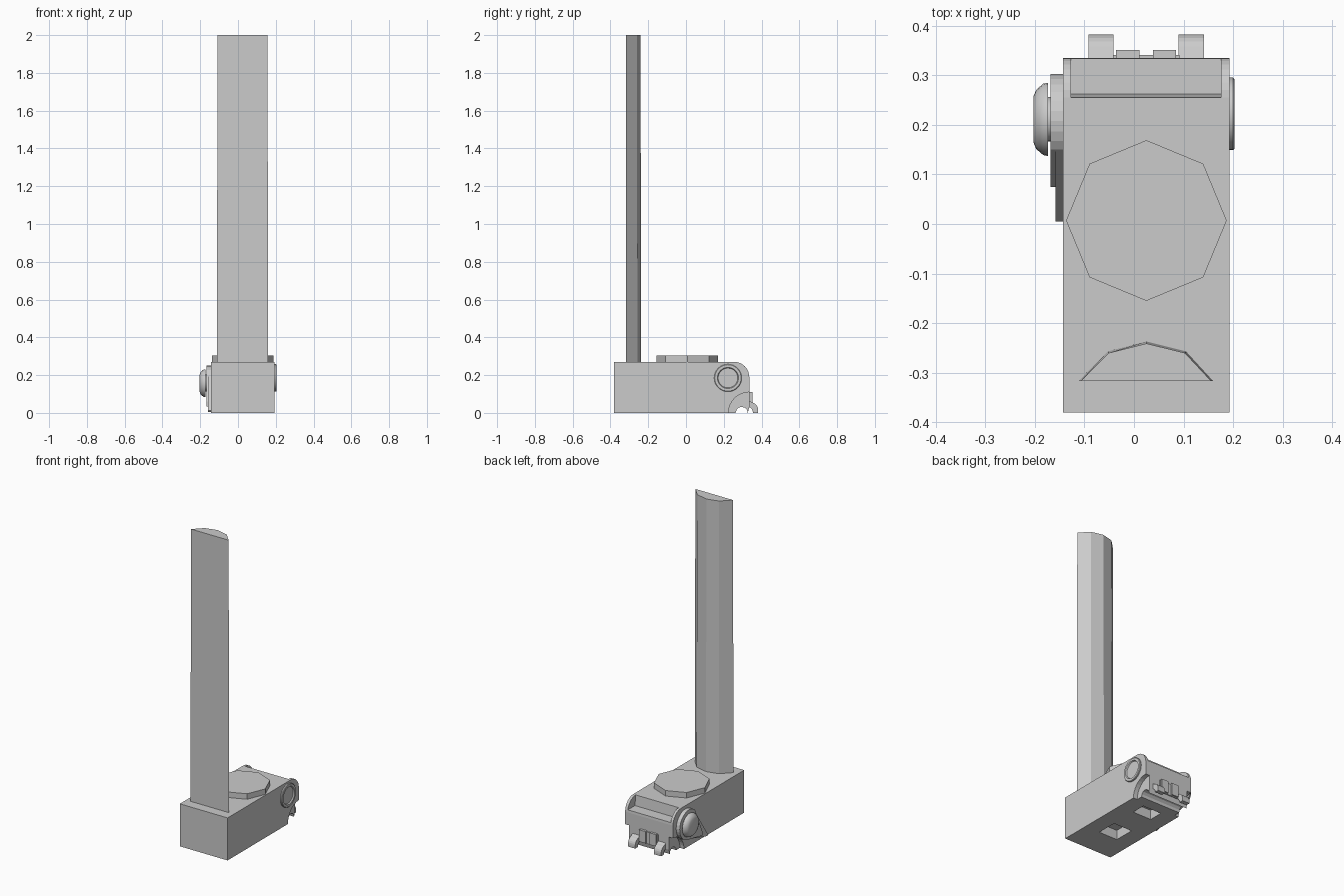
import bpy
import bmesh
import math
from mathutils import Matrix, Vector

if "Cube" in bpy.data.objects:
    bpy.data.objects.remove(bpy.data.objects["Cube"], do_unlink=True)

grey = bpy.data.materials.new("plain grey")
grey.use_nodes = True
grey.diffuse_color = (0.6, 0.6, 0.6, 1)
grey.node_tree.nodes["Principled BSDF"].inputs["Base Color"].default_value = (0.6, 0.6, 0.6, 1)


def finish(name, bm):
    bmesh.ops.recalc_face_normals(bm, faces=bm.faces)
    mesh = bpy.data.meshes.new(name)
    bm.to_mesh(mesh)
    bm.free()
    mesh.materials.append(grey)
    obj = bpy.data.objects.new(name, mesh)
    bpy.context.collection.objects.link(obj)
    return obj


def side_extrude(name, profile, x0, x1):
    """Extrude a (y, z) outline along x."""
    bm = bmesh.new()
    face = bm.faces.new([bm.verts.new((x0, y, z)) for y, z in profile])
    made = bmesh.ops.extrude_face_region(bm, geom=[face])["geom"]
    moved = [v for v in made if isinstance(v, bmesh.types.BMVert)]
    bmesh.ops.translate(bm, verts=moved, vec=(x1 - x0, 0, 0))
    return finish(name, bm)


def block(name, x0, x1, y0, y1, z0, z1):
    return side_extrude(name, [(y0, z0), (y1, z0), (y1, z1), (y0, z1)], x0, x1)


def arc(cy, cz, r, start, end, n):
    angles = [math.radians(start + (end - start) * i / n) for i in range(n + 1)]
    return [(cy + r * math.cos(a), cz + r * math.sin(a)) for a in angles]


def lathe_x(name, profile, cy, cz, steps):
    """Turn (x, radius) points about an axis parallel to x."""
    bm = bmesh.new()
    verts = [bm.verts.new((x, cy + r, cz)) for x, r in profile]
    edges = [bm.edges.new(pair) for pair in zip(verts, verts[1:])]
    bmesh.ops.spin(bm, geom=verts + edges, cent=(0, cy, cz), axis=(1, 0, 0),
                   angle=math.tau, steps=steps)
    bmesh.ops.remove_doubles(bm, verts=bm.verts, dist=0.0005)
    obj = finish(name, bm)
    bpy.context.view_layer.objects.active = obj
    obj.select_set(True)
    bpy.ops.object.shade_smooth_by_angle(angle=math.radians(30))
    obj.select_set(False)
    return obj


def cut(obj, cutter):
    mod = obj.modifiers.new("cut", "BOOLEAN")
    mod.operation = "DIFFERENCE"
    mod.solver = "EXACT"
    mod.object = cutter
    bpy.context.view_layer.objects.active = obj
    bpy.ops.object.modifier_apply(modifier=mod.name)
    bpy.data.objects.remove(cutter, do_unlink=True)


# Main body: rounded top rear edge and a concave lower rear corner
body_outline = ([(-0.38, 0), (0.225, 0)] + arc(0.335, 0, 0.11, 180, 90, 8)
                + arc(0.255, 0.19, 0.08, 0, 90, 8) + [(-0.38, 0.27)])
body = side_extrude("body", body_outline, -0.143, 0.193)
cut(body, side_extrude("recess_cutter", [(0.255, 0.3), (0.255, 0.27), (0.262, 0.205),
                                         (0.4, 0.205), (0.4, 0.3)], -0.127, 0.175))
cut(body, block("front_socket_cutter", -0.04, 0.09, -0.2, -0.07, -0.05, 0.06))
cut(body, block("rear_socket_cutter", -0.04, 0.09, 0.1, 0.19, -0.05, 0.06))

# Rear latch: arched filler block, two hooks and two small plates
side_extrude("latch_block", [(0.21, 0.0), (0.25, 0.0)] + arc(0.295, 0, 0.032, 180, 0, 6)
             + [(0.335, 0.03), (0.335, 0.12), (0.21, 0.12)], -0.115, 0.165)
hook = ([(0.33, 0.07)] + arc(0.34, 0.015, 0.042, 80, 0, 5)
        + [(0.382, 0), (0.362, 0)] + arc(0.32, 0, 0.035, 0, 90, 4))
for side, x in (("right", -0.092), ("left", 0.09)):
    side_extrude(side + "_hook", hook, x, x + 0.051)
for side, x in (("right", -0.036), ("left", 0.038)):
    block(side + "_latch_plate", x, x + 0.047, 0.33, 0.351, 0.035, 0.11)
block("latch_bar", -0.042, 0.092, 0.33, 0.341, 0.03, 0.105)

# Low eight-sided turret on top
bm = bmesh.new()
bmesh.ops.create_cone(bm, cap_ends=True, segments=8, radius1=0.162, radius2=0.162, depth=0.035,
                      matrix=Matrix.Translation((0.025, 0.007, 0.2875)))
finish("turret", bm)

# Tall faceted upright, very slightly tapered
section = [(-0.112, -0.317), (0.16, -0.317), (0.105, -0.257), (0.025, -0.237), (-0.053, -0.257)]
bm = bmesh.new()
base = bm.faces.new([bm.verts.new((x, y, 0.269)) for x, y in section])
made = bmesh.ops.extrude_face_region(bm, geom=[base])["geom"]
top = [v for v in made if isinstance(v, bmesh.types.BMVert)]
bmesh.ops.translate(bm, verts=top, vec=(0, 0, 1.731))
centre = Vector((0.024, -0.317, 2))
bmesh.ops.scale(bm, verts=top, vec=(0.97, 0.95, 1), space=Matrix.Translation(-centre))
finish("upright", bm)

# Dished ring on the left side
lathe_x("side_ring", [(0.19, 0.073), (0.2, 0.073), (0.203, 0.07), (0.203, 0.056),
                      (0.196, 0.052), (0.196, 0)], 0.222, 0.185, 32)

# Lever plate on the right side, with a thinner pointed tail
rim = arc(0.21, 0.157, 0.093, -75, 130, 16)
side_extrude("lever_plate", rim + [(0.075, 0.06), (0.075, 0.035)], -0.168, -0.142)
side_extrude("lever_tail", rim + [(0.005, 0.012), (0.012, 0.005)], -0.158, -0.142)

# Knob on a short post
lathe_x("knob", [(-0.16, 0), (-0.16, 0.045), (-0.173, 0.045), (-0.173, 0.074), (-0.183, 0.072),
                 (-0.197, 0.06), (-0.203, 0.046), (-0.203, 0)], 0.211, 0.157, 24)
